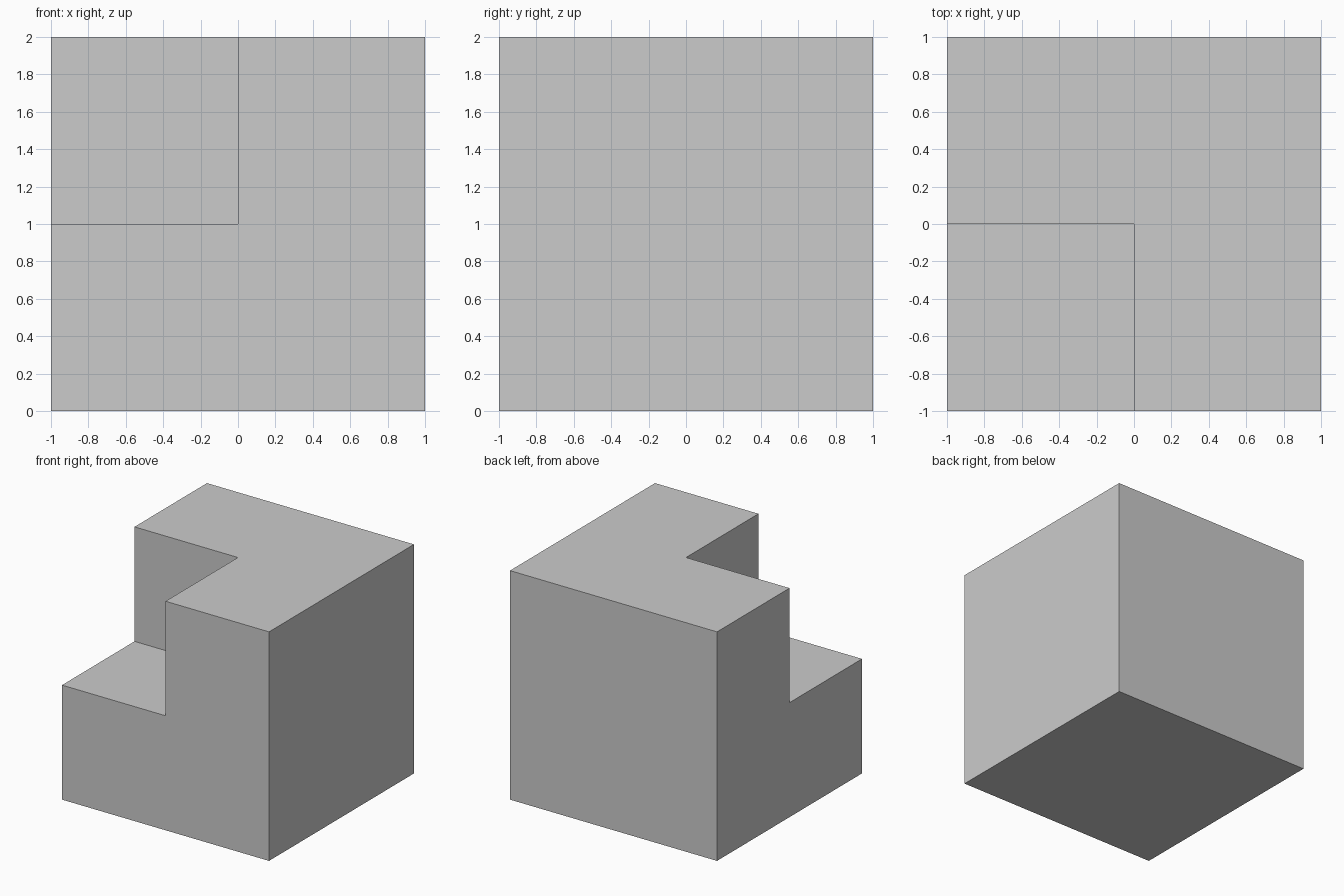
import bpy

if "Cube" in bpy.data.objects:
    bpy.data.objects.remove(bpy.data.objects["Cube"])


def box(name, low, high):
    """Add an axis-aligned box between two opposite corners."""
    centre = [(a + b) / 2 for a, b in zip(low, high)]
    bpy.ops.mesh.primitive_cube_add(size=1, location=centre)
    obj = bpy.context.object
    obj.name = name
    obj.scale = [b - a for a, b in zip(low, high)]
    bpy.ops.object.transform_apply(location=True, rotation=False, scale=True)
    return obj


# Main cube
block = box("notched_block", (-1, -1, 0), (1, 1, 2))

# Cutter for the upper front left corner, overshooting the outer faces
cutter = box("corner_cutter", (-1.5, -1.5, 1), (0, 0, 2.5))
cutter.hide_render = True

# Cut the notch, then remove the cutter
notch = block.modifiers.new("corner_notch", 'BOOLEAN')
notch.operation = 'DIFFERENCE'
notch.solver = 'EXACT'
notch.object = cutter
bpy.context.view_layer.objects.active = block
bpy.ops.object.modifier_apply(modifier=notch.name)
bpy.data.objects.remove(cutter, do_unlink=True)
